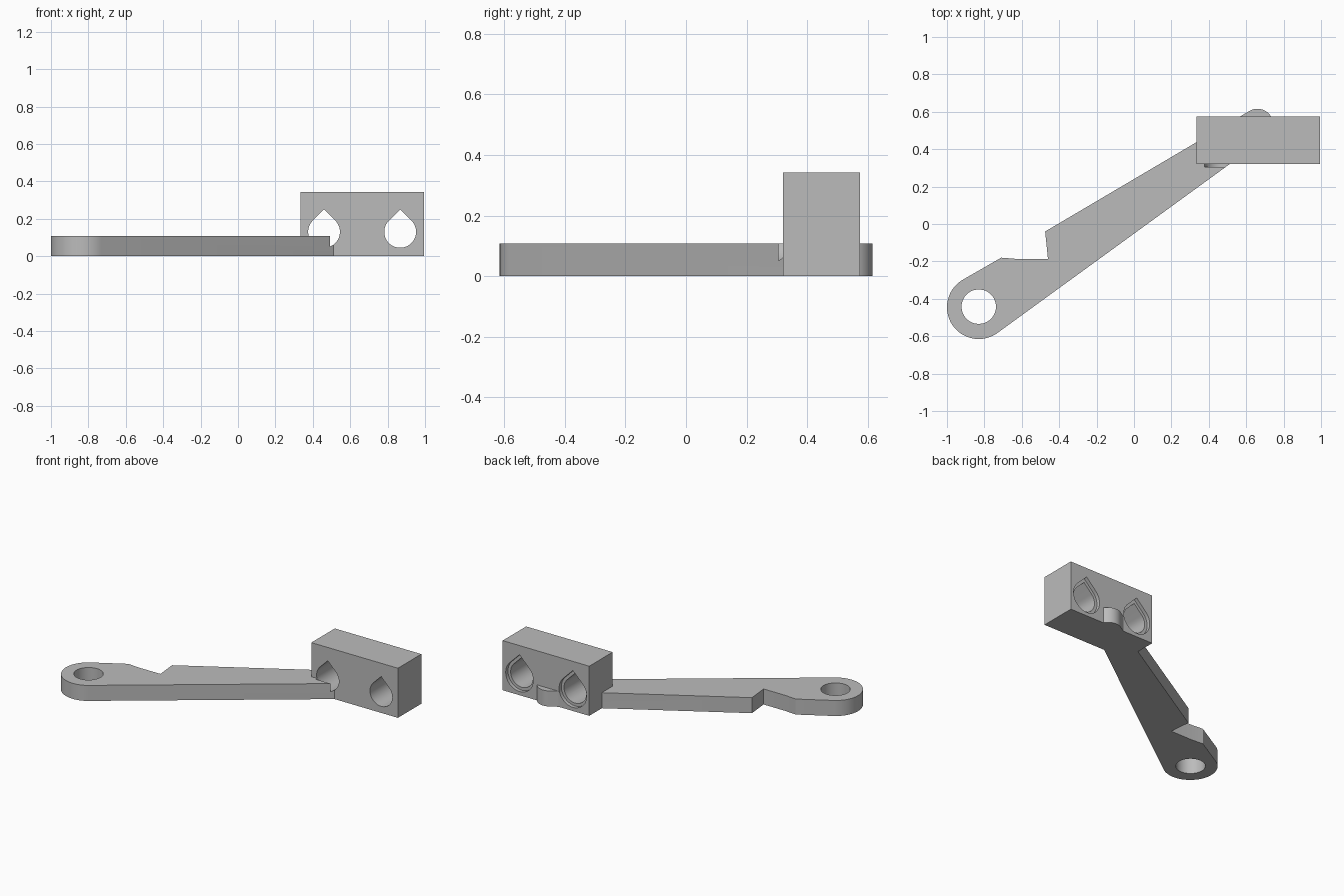
import bpy, bmesh, math
from mathutils import Vector

if "Cube" in bpy.data.objects:
    bpy.data.objects.remove(bpy.data.objects["Cube"], do_unlink=True)

grey = bpy.data.materials.new("plain grey")
grey.use_nodes = True
colour = (0.5, 0.5, 0.5, 1)
grey.diffuse_color = colour
grey.node_tree.nodes["Principled BSDF"].inputs["Base Color"].default_value = colour


def arc(cx, cy, r, start, end, steps):
    """Points along an arc, angles in degrees."""
    angles = [math.radians(start + (end - start) * i / steps) for i in range(steps + 1)]
    return [(cx + r * math.cos(a), cy + r * math.sin(a)) for a in angles]


def prism(name, outline, low, high, along_y=False):
    """Extrude an outline along z, or an x-z outline along y."""
    bm = bmesh.new()
    place = (lambda a, b: (a, low, b)) if along_y else (lambda a, b: (a, b, low))
    face = bm.faces.new([bm.verts.new(place(a, b)) for a, b in outline])
    moved = bmesh.ops.extrude_face_region(bm, geom=[face])["geom"]
    shift = Vector((0, high - low, 0) if along_y else (0, 0, high - low))
    bmesh.ops.translate(bm, vec=shift, verts=[v for v in moved if isinstance(v, bmesh.types.BMVert)])
    bmesh.ops.recalc_face_normals(bm, faces=bm.faces)
    mesh = bpy.data.meshes.new(name)
    bm.to_mesh(mesh)
    bm.free()
    mesh.materials.append(grey)
    obj = bpy.data.objects.new(name, mesh)
    bpy.context.collection.objects.link(obj)
    return obj


def teardrop(name, x, r, low, high):
    """Round hole with a pointed 45 degree roof."""
    z = 0.13
    outline = arc(x, z, r, 135, 405, 48) + [(x, z + r * math.sqrt(2))]
    return prism(name, outline, low, high, along_y=True)


def cut(obj, cutters):
    for cutter in cutters:
        mod = obj.modifiers.new("cut", "BOOLEAN")
        mod.operation, mod.solver, mod.object = "DIFFERENCE", "EXACT", cutter
    graph = bpy.context.evaluated_depsgraph_get()
    mesh = bpy.data.meshes.new_from_object(obj.evaluated_get(graph))
    obj.modifiers.clear()
    obj.data = mesh


# Lever arm: round eye, notched upper edge, tapering to a small round tip
eye_x, eye_y = -0.83, -0.445
outline = arc(eye_x, eye_y, 0.17, 120, 306, 40)
outline += arc(0.66, 0.532, 0.084, -54, 120, 32)
outline += [(-0.475, -0.04), (-0.46, -0.187), (-0.625, -0.187), (-0.71, -0.18)]
arm = prism("lever_arm", outline, 0, 0.107)

# Mounting block
block = prism("mounting_block", [(0.335, 0.32), (0.995, 0.32), (0.995, 0.575), (0.335, 0.575)], 0, 0.342)

# Cutters: teardrop bores with a shallow wider recess at the back
bores = []
for x in (0.46, 0.867):
    bores.append(teardrop("bore_cutter", x, 0.085, 0.305, 0.8))
    bores.append(teardrop("recess_cutter", x, 0.105, 0.55, 0.8))
eye = prism("eye_cutter", arc(eye_x, eye_y + 0.003, 0.092, 0, 352.5, 47), -0.1, 0.3)

cut(block, bores)
cut(arm, bores + [eye])
for cutter in bores + [eye]:
    bpy.data.objects.remove(cutter, do_unlink=True)

# Smooth the curved walls, keep the edges sharp
bpy.ops.object.select_all(action="DESELECT")
for obj in (arm, block):
    obj.select_set(True)
bpy.context.view_layer.objects.active = arm
bpy.ops.object.shade_smooth_by_angle(angle=math.radians(25))
